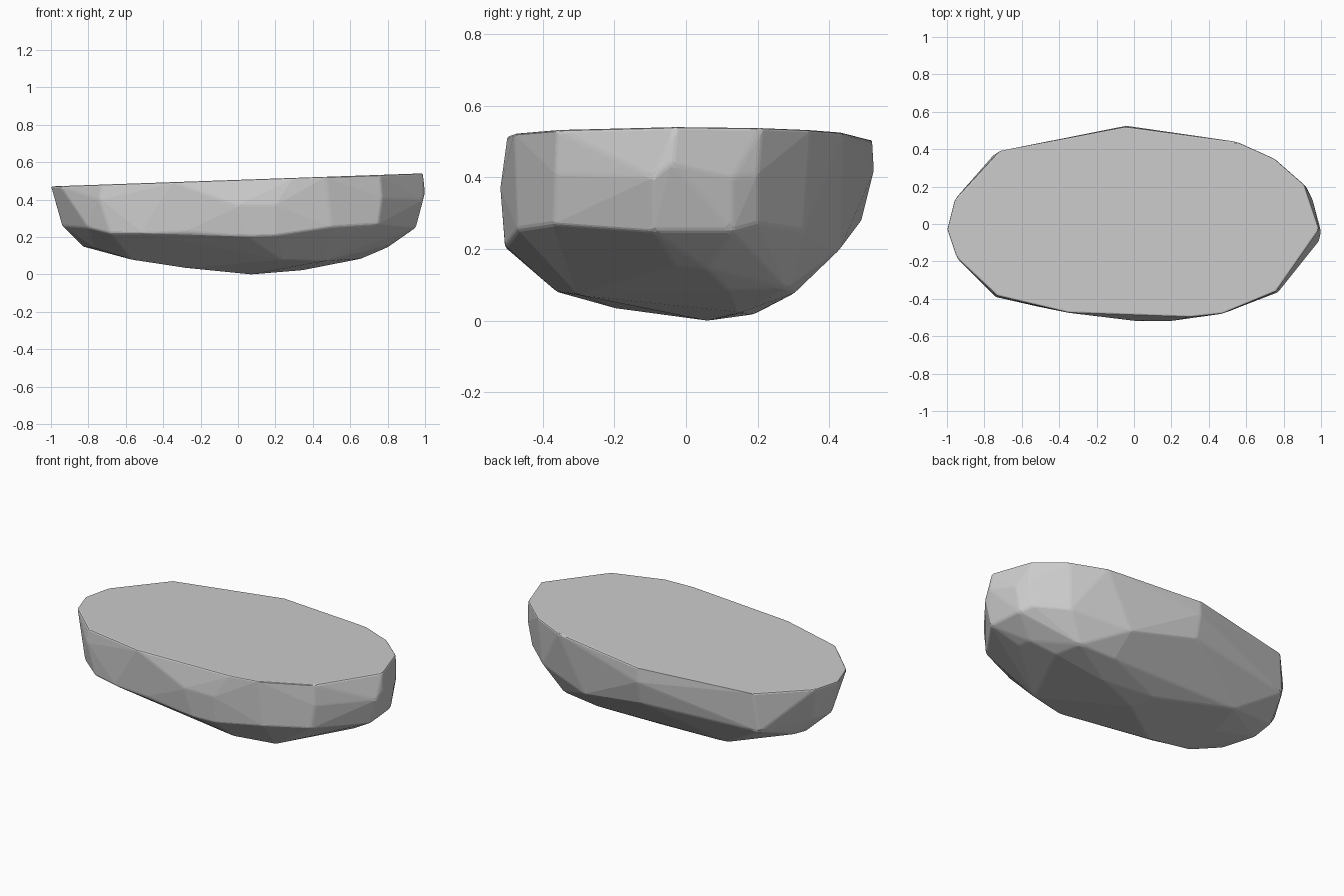
import bpy, bmesh

# Flat cut top: outline on a gently sloping plane
rim = [(-1, -.03), (-.96, .13), (-.72, .39), (-.04, .52), (.55, .44), (.75, .35), (.91, .21),
       (.99, -.03), (.76, -.36), (.47, -.48), (.3, -.498), (-.35, -.475), (-.73, -.385), (-.95, -.18)]
# Near-vertical flank
flank = [(.77, -.365, .41), (.99, -.09, .4), (1, -.04, .44), (.955, .13, .4), (.92, .2, .41),
         (-.04, .525, .42), (0, -.518, .37), (.2, -.518, .37), (-.74, -.39, .4)]
# Shoulder where the flank turns under
shoulder = [(.75, -.37, .27), (.95, -.09, .25), (.955, -.04, .285), (.93, .13, .25), (.89, .2, .27),
            (.73, .33, .25), (.5, -.47, .255), (.05, -.505, .205), (.2, -.505, .21),
            (-.28, -.475, .23), (-.52, -.44, .22), (-.68, -.395, .22), (-.8, -.32, .25),
            (-.94, -.05, .26), (-.92, .1, .27), (-.75, .37, .25), (-.42, .41, .25),
            (-.04, .49, .28), (.38, .43, .2)]
# Faceted underside
under = [(.8, -.03, .155), (.8, .06, .145), (.66, .12, .085), (.62, .28, .09), (.39, .3, .075),
         (.02, .19, .018), (.34, .15, .022), (.07, .06, 0), (.23, -.36, .08), (.46, -.3, .072),
         (-.28, -.2, .035), (-.57, -.2, .08), (-.76, -.15, .14), (-.83, .04, .15),
         (-.84, .16, .18), (-.48, .29, .085), (-.54, .05, .075)]

bm = bmesh.new()
for x, y in rim:
    bm.verts.new((x, y, .506 + .035 * x))
for p in flank + shoulder + under:
    bm.verts.new(p)
hull = bmesh.ops.convex_hull(bm, input=bm.verts[:])
loose = [v for v in bm.verts if not v.link_faces]
bmesh.ops.delete(bm, geom=loose, context='VERTS')
bmesh.ops.dissolve_limit(bm, angle_limit=.06, verts=bm.verts[:], edges=bm.edges[:])
bmesh.ops.recalc_face_normals(bm, faces=bm.faces[:])
mesh = bpy.data.meshes.new("rock_slab")
bm.to_mesh(mesh)
bm.free()
rock = bpy.data.objects.new("rock_slab", mesh)
bpy.context.collection.objects.link(rock)

# Slightly worn edges
bevel = rock.modifiers.new("worn_edges", 'BEVEL')
bevel.width = .01
bevel.segments = 2
bevel.limit_method = 'ANGLE'
bevel.angle_limit = .15
